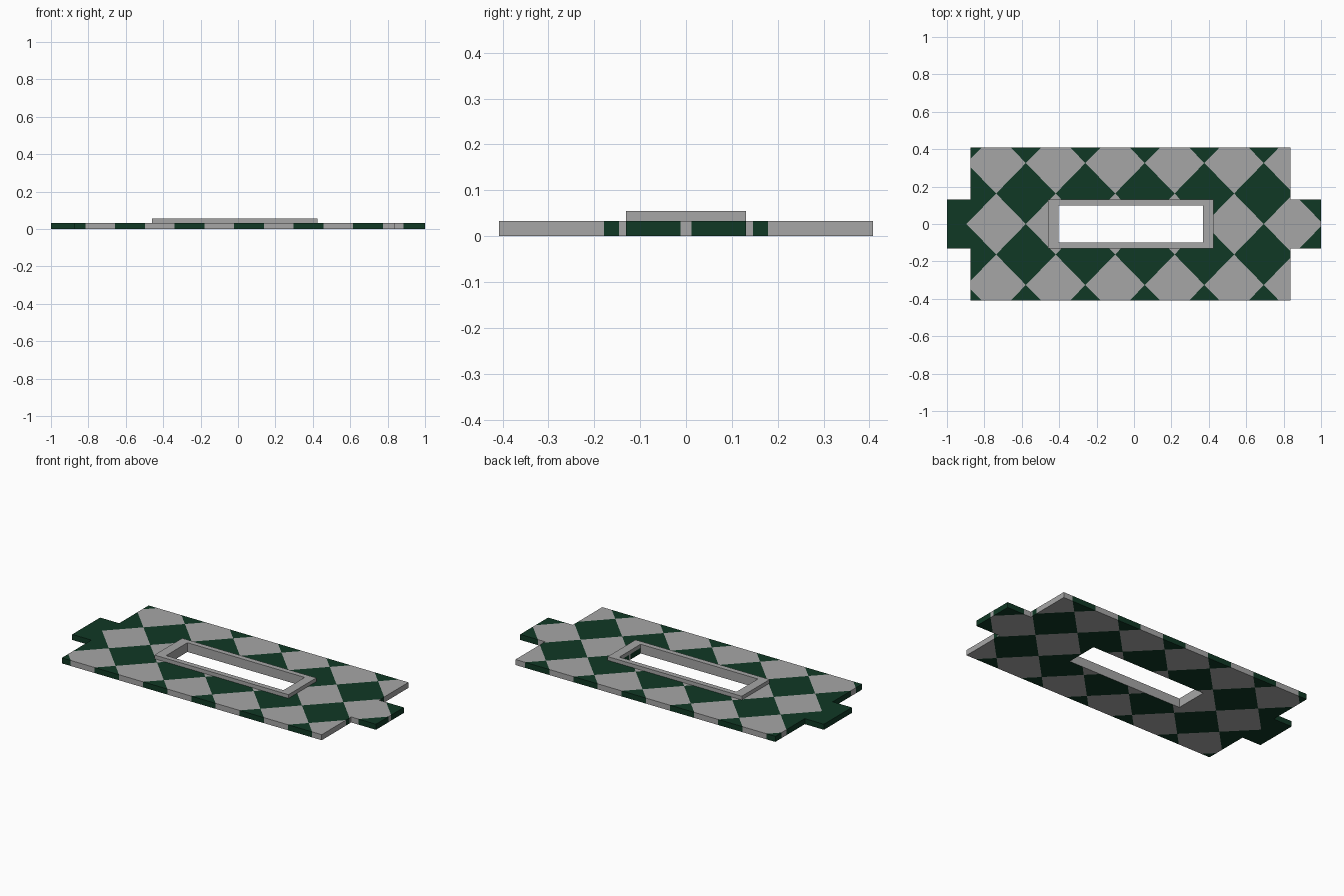
import bpy, bmesh, math
from mathutils import Vector

if "Cube" in bpy.data.objects:
    bpy.data.objects.remove(bpy.data.objects["Cube"])

# Colours
def material(name, rgb):
    m = bpy.data.materials.new(name)
    m.diffuse_color = (*rgb, 1)
    m.use_nodes = True
    m.node_tree.nodes["Principled BSDF"].inputs["Base Color"].default_value = m.diffuse_color
    return m

grey = material("light grey", (0.38, 0.38, 0.38))
green = material("dark green", (0.005, 0.04, 0.018))

# Main dimensions
TH, TOP = 0.033, 0.055
X0, X1, YM = -0.874, 0.837, 0.408        # main panel
YT = 0.131                               # end tabs
HX0, HX1, HY = -0.403, 0.369, 0.1        # window hole
RX0, RX1 = -0.459, 0.424                 # raised rim
# Diamond pattern: centre and full diagonals
CX, CY, PX, PY = -0.578, 0.163, 0.318, 0.326


def flat_cells(xs, ys, keep, z):
    """Welded flat sheet made of the grid cells that pass the keep test."""
    bm = bmesh.new()
    for xa, xb in zip(xs, xs[1:]):
        for ya, yb in zip(ys, ys[1:]):
            if keep((xa + xb) / 2, (ya + yb) / 2):
                bm.faces.new([bm.verts.new((x, y, z)) for x, y in
                              ((xa, ya), (xb, ya), (xb, yb), (xa, yb))])
    bmesh.ops.remove_doubles(bm, verts=bm.verts, dist=1e-5)
    return bm


def thicken(bm, h):
    res = bmesh.ops.extrude_face_region(bm, geom=bm.faces[:], use_keep_orig=True)
    bmesh.ops.translate(bm, vec=(0, 0, h),
                        verts=[g for g in res["geom"] if isinstance(g, bmesh.types.BMVert)])
    bmesh.ops.recalc_face_normals(bm, faces=bm.faces)


def finish(bm, name, mats):
    me = bpy.data.meshes.new(name)
    bm.to_mesh(me)
    bm.free()
    for m in mats:
        me.materials.append(m)
    ob = bpy.data.objects.new(name, me)
    bpy.context.collection.objects.link(ob)
    return ob


def is_dark(x, y):
    a, b = (x - CX) / PX, (y - CY) / PY
    if x < CX - PX and abs(y) < CY:      # left tab end is solid green
        return True
    return (round(a + b) + round(a - b)) % 2 == 0


# Base plate with end tabs and window hole
def in_plate(x, y):
    if HX0 < x < HX1 and abs(y) < HY:
        return False
    return X0 < x < X1 or abs(y) < YT

plate = flat_cells([-1, X0, HX0, HX1, X1, 1], [-YM, -YT, -HY, HY, YT, YM], in_plate, 0)

# Cut the plate along the diagonal lines of the diamonds
for s in (1, -1):
    normal = Vector((1 / PX, s / PY, 0))
    for k in range(-6, 10):
        point = Vector((CX + (k + 0.5) * PX, CY, 0))
        bmesh.ops.bisect_plane(plate, geom=plate.verts[:] + plate.edges[:] + plate.faces[:],
                               dist=1e-6, plane_co=point, plane_no=normal)
thicken(plate, TH)

# Colour the cut faces, testing just inside the walls
for f in plate.faces:
    c = f.calc_center_median() - f.normal * 0.003
    dark = is_dark(c.x, c.y)
    hole_wall = abs(f.normal.z) < 0.5 and HX0 - 0.01 < c.x < HX1 + 0.01 and abs(c.y) < HY + 0.01
    if hole_wall and f.normal.x > -0.5:
        dark = False
    f.material_index = int(dark)
finish(plate, "base_plate", [grey, green])

# Raised rim around the window hole
rim = flat_cells([RX0, HX0, HX1, RX1], [-YT, -HY, HY, YT],
                 lambda x, y: not (HX0 < x < HX1 and abs(y) < HY), TH)
thicken(rim, TOP - TH)
finish(rim, "window_rim", [grey])
